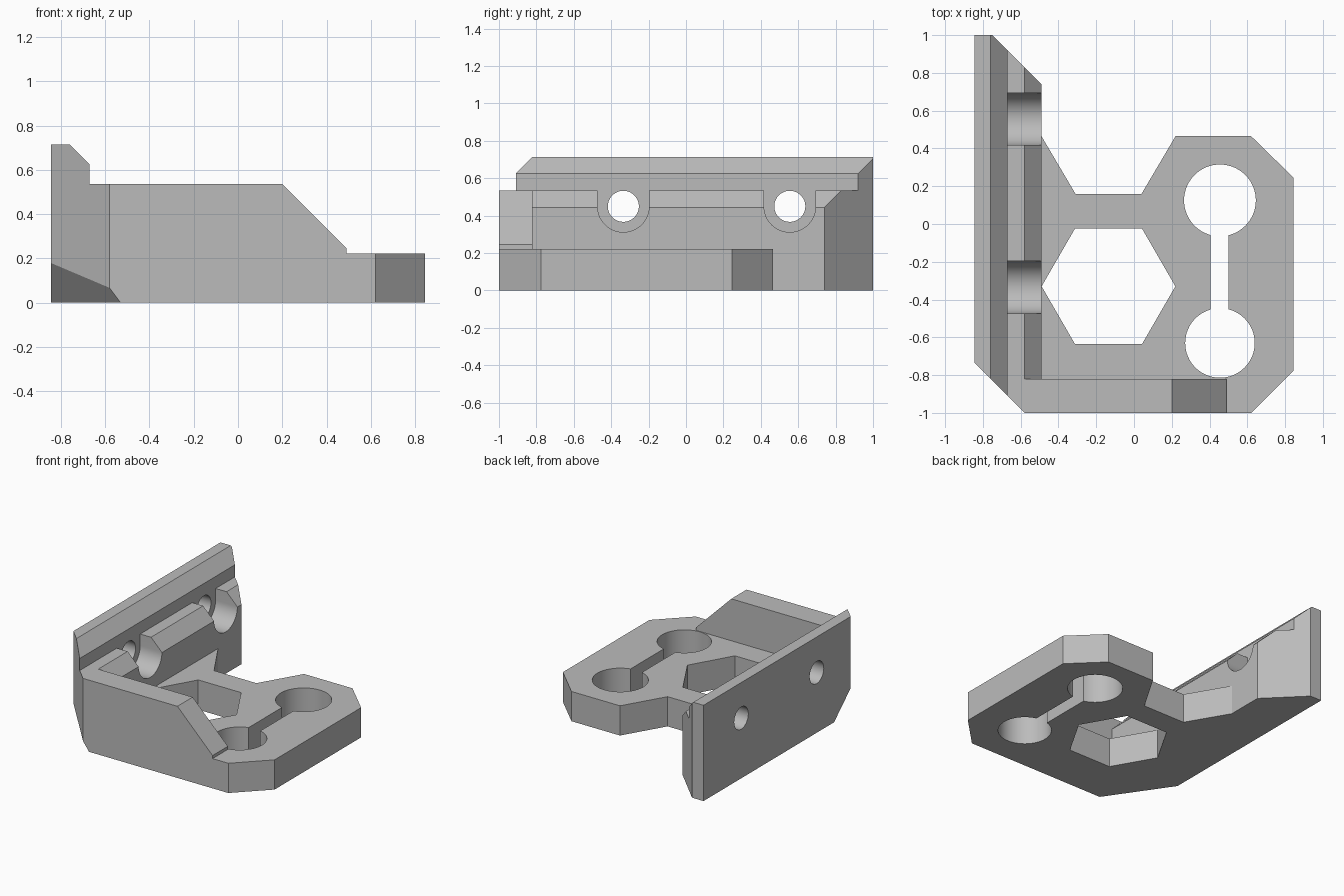
import bpy, bmesh
from math import cos, sin, pi, radians
from mathutils import Vector

cube = bpy.data.objects.get("Cube")
if cube:
    bpy.data.objects.remove(cube)

grey = bpy.data.materials.new("plain grey")
grey.use_nodes = True
tone = (0.5, 0.5, 0.5, 1)
grey.diffuse_color = tone
grey.node_tree.nodes["Principled BSDF"].inputs["Base Color"].default_value = tone


def prism(name, outline, axis, lo, hi):
    """Extrude a 2D outline along an axis from lo to hi."""
    place = {"x": lambda a, b: (lo, a, b),
             "y": lambda a, b: (a, lo, b),
             "z": lambda a, b: (a, b, lo)}[axis]
    bm = bmesh.new()
    face = bm.faces.new([bm.verts.new(place(a, b)) for a, b in outline])
    top = bmesh.ops.extrude_face_region(bm, geom=[face])["geom"]
    step = Vector([(hi - lo) * (axis == k) for k in "xyz"])
    bmesh.ops.translate(bm, vec=step, verts=[v for v in top if isinstance(v, bmesh.types.BMVert)])
    bmesh.ops.recalc_face_normals(bm, faces=bm.faces)
    mesh = bpy.data.meshes.new(name)
    bm.to_mesh(mesh)
    bm.free()
    mesh.materials.append(grey)
    obj = bpy.data.objects.new(name, mesh)
    bpy.context.collection.objects.link(obj)
    return obj


def arc(cx, cy, r, n=64, start=0, sweep=2 * pi):
    full = sweep > 6
    return [(cx + r * cos(start + sweep * i / n), cy + r * sin(start + sweep * i / n))
            for i in range(n if full else n + 1)]


def combine(body, tool, operation):
    """Apply a boolean and discard the tool."""
    mod = body.modifiers.new("combine", "BOOLEAN")
    mod.operation, mod.solver, mod.object = operation, "EXACT", tool
    bpy.context.view_layer.objects.active = body
    bpy.ops.object.modifier_apply(modifier=mod.name)
    bpy.data.objects.remove(tool)


def slice_off(obj, point, normal):
    """Cut away everything beyond a plane and close the cut."""
    bm = bmesh.new()
    bm.from_mesh(obj.data)
    cut = bmesh.ops.bisect_plane(bm, geom=bm.verts[:] + bm.edges[:] + bm.faces[:], dist=1e-5,
                                 plane_co=point, plane_no=normal, clear_outer=True)
    bmesh.ops.edgeloop_fill(bm, edges=[e for e in cut["geom_cut"]
                                       if isinstance(e, bmesh.types.BMEdge) and e.is_boundary])
    bmesh.ops.recalc_face_normals(bm, faces=bm.faces)
    bm.to_mesh(obj.data)
    bm.free()


# Stepped side wall with its back corner chamfered
bracket = prism("bracket", [(-.845, 0), (-.845, .715), (-.76, .715), (-.67, .625), (-.67, .535),
                            (-.58, .535), (-.49, .445), (-.49, 0)], "y", -1, 1)
slice_off(bracket, (-.75, 1, 0), (1, 1, 0))

# Base plate with hexagonal opening and keyhole slot
plate = prism("base_plate", [(-.6, -1), (.62, -1), (.845, -.775), (.845, .245), (.62, .465),
                             (.22, .465), (.04, .16), (-.31, .16), (-.49, .465), (-.6, .465)],
              "z", 0, .222)
openings = [arc(-.135, -.33, .354, 6), arc(.455, .125, .19), arc(.455, -.63, .184),
            [(.405, -.6), (.5, -.6), (.5, .1), (.405, .1)]]
for outline in openings:
    combine(plate, prism("opening", outline, "z", -.1, .4), "DIFFERENCE")

# Sloping front rib
rib = prism("front_rib", [(-.62, 0), (-.62, .535), (.2, .535), (.49, .245), (.49, 0)],
            "y", -1, -.82)
combine(bracket, plate, "UNION")
combine(bracket, rib, "UNION")

# Screw holes with open-topped round seats
for y in (-.335, .555):
    seat = arc(y, .45, .138, 32, pi, pi) + [(y + .138, .6), (y - .138, .6)]
    combine(bracket, prism("screw_seat", seat, "x", -.67, -.4), "DIFFERENCE")
    combine(bracket, prism("screw_hole", arc(y, .45, .083, 48), "x", -1, -.3), "DIFFERENCE")

# Front corner chamfer and angled cut beneath it
slice_off(bracket, (-.58, -1, 0), (-1, -1, 0))
slice_off(bracket, (-.53, -1, 0), (-.0805, -.0551, -.0599))

bpy.ops.object.select_all(action="DESELECT")
bracket.select_set(True)
bpy.context.view_layer.objects.active = bracket
bpy.ops.object.shade_smooth_by_angle(angle=radians(25))
